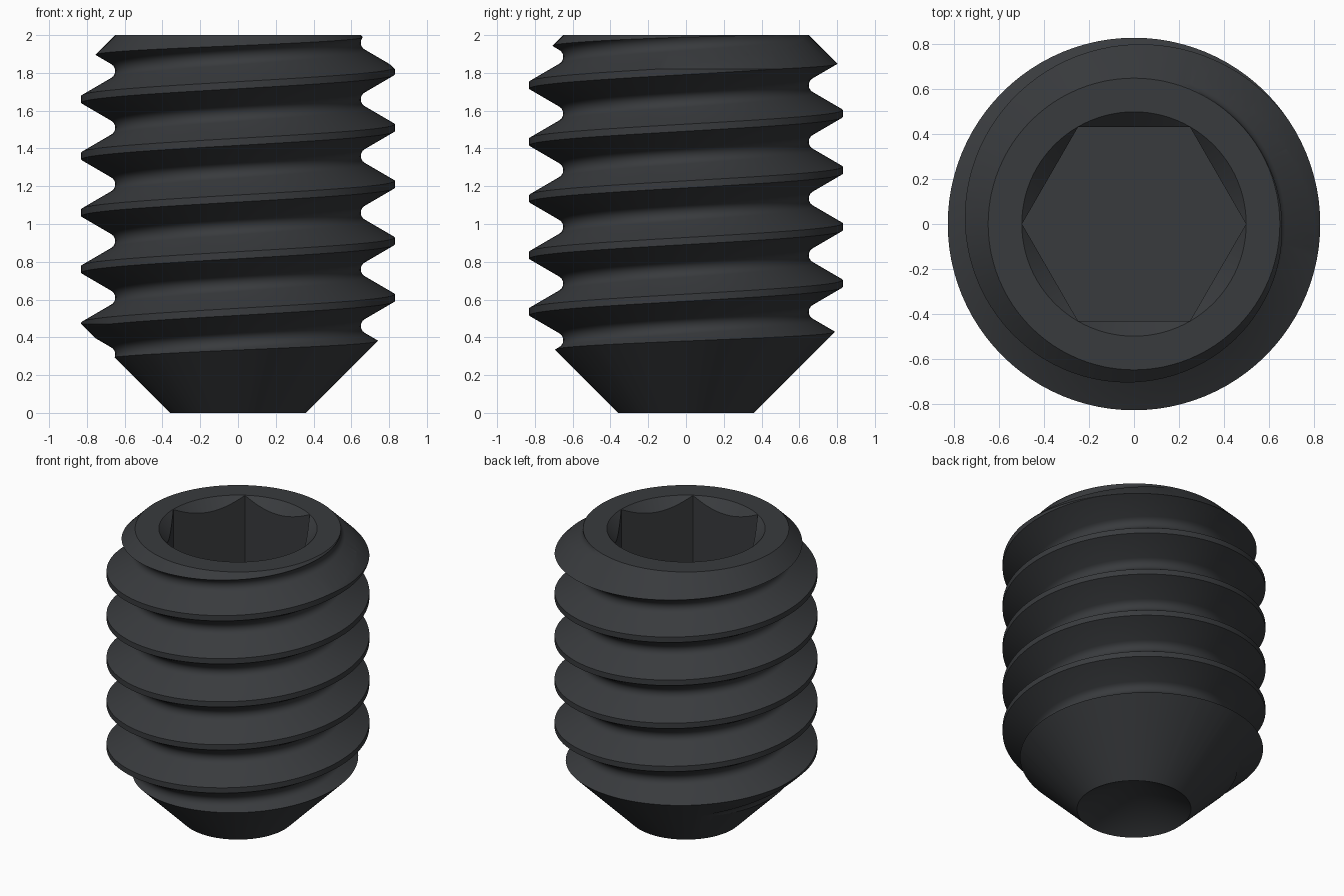
import bpy, bmesh
from math import sin, cos, tan, pi, radians

if "Cube" in bpy.data.objects:
    bpy.data.objects.remove(bpy.data.objects["Cube"])

SEG = 96
PITCH, MAJOR, MINOR, CREST = 0.30, 0.83, 0.65, 0.61   # CREST: crest height on the +x side


def make_object(name, bm):
    bmesh.ops.recalc_face_normals(bm, faces=bm.faces)
    mesh = bpy.data.meshes.new(name)
    bm.to_mesh(mesh)
    bm.free()
    obj = bpy.data.objects.new(name, mesh)
    bpy.context.collection.objects.link(obj)
    return obj


def lathe(name, profile):
    """Closed solid of revolution; the profile starts and ends on the axis."""
    bm = bmesh.new()
    vs = [bm.verts.new((r, 0, z)) for r, z in profile]
    es = [bm.edges.new(p) for p in zip(vs, vs[1:])]
    bmesh.ops.spin(bm, geom=vs + es, cent=(0, 0, 0), axis=(0, 0, 1),
                   angle=2 * pi, steps=SEG)
    bmesh.ops.remove_doubles(bm, verts=bm.verts, dist=1e-5)
    return make_object(name, bm)


def boolean(target, tool, operation):
    tool.hide_render = True
    mod = target.modifiers.new(operation.lower(), 'BOOLEAN')
    mod.object, mod.operation, mod.solver = tool, operation, 'EXACT'
    bpy.context.view_layer.objects.active = target
    bpy.ops.object.modifier_apply(modifier=mod.name)
    bpy.data.objects.remove(tool)


def thread_profile():
    """One pitch of a 60 degree thread with a flat crest and a rounded root."""
    half = PITCH / 16
    slope = tan(radians(30))
    rad = (PITCH / 2 - half - (MAJOR - MINOR) * slope) / (cos(radians(30)) - slope / 2)
    pts = [(MAJOR, -half), (MAJOR, half)]
    for k in range(7):
        a = radians(-60 + 20 * k)
        pts.append((MINOR + rad * (1 - cos(a)), PITCH / 2 + rad * sin(a)))
    return pts


# threaded rod, longer than the screw, running out to a plain core at both ends
prof = thread_profile()
K, TURNS = len(prof), 10
bm = bmesh.new()
cols = []
for i in range(SEG):
    a = 2 * pi * i / SEG
    col = []
    for j in range(K * TURNS + (K if i == 0 else 0) + 1):
        r, dz = prof[j % K]
        z = CREST + PITCH * (j // K - 4 + i / SEG) + dz
        r = r if -0.1 < z < 2.08 else MINOR
        col.append(bm.verts.new((r * cos(a), r * sin(a), z)))
    cols.append(col)
cols.append(cols[0][K:])
for i in range(SEG):
    for j in range(K * TURNS):
        bm.faces.new((cols[i][j], cols[i + 1][j], cols[i + 1][j + 1], cols[i][j + 1]))
low, high = bm.verts.new((0, 0, -0.9)), bm.verts.new((0, 0, 3.2))
rims = [(low, [c[0] for c in cols] + cols[0][K - 1::-1]),
        (high, [c[K * TURNS] for c in cols] + cols[0][K * TURNS + K - 1:K * TURNS - 1:-1])]
for tip, rim in rims:
    for p, q in zip(rim, rim[1:]):
        bm.faces.new((tip, p, q))
screw = make_object("set_screw", bm)

# trim to the cup point below and the chamfered end above
boolean(screw, lathe("envelope", [(0, 0.208), (0.36, 0), (1.0, 0.64), (1.0, 1.65),
                                  (0.65, 2), (0, 2)]), 'INTERSECT')

# countersink around the socket
boolean(screw, lathe("countersink", [(0, 1.85), (0.35, 1.85), (0.6, 2.1), (0, 2.1)]),
        'DIFFERENCE')

# hexagonal socket, corners on the x axis
bm = bmesh.new()
hexa = [bm.verts.new((0.499 * cos(k * pi / 3), 0.499 * sin(k * pi / 3), 1.08)) for k in range(6)]
base = bm.faces.new(hexa)
ext = bmesh.ops.extrude_face_region(bm, geom=[base], use_keep_orig=True)
top = [v for v in ext["geom"] if isinstance(v, bmesh.types.BMVert)]
bmesh.ops.translate(bm, verts=top, vec=(0, 0, 1.12))
boolean(screw, make_object("socket_cutter", bm), 'DIFFERENCE')

# dark steel and shading
mat = bpy.data.materials.new("dark_steel")
mat.diffuse_color = (0.04, 0.043, 0.047, 1)
mat.use_nodes = True
mat.node_tree.nodes["Principled BSDF"].inputs["Base Color"].default_value = mat.diffuse_color
screw.data.materials.clear()
screw.data.materials.append(mat)
for p in screw.data.polygons:
    p.material_index = 0
bpy.ops.object.select_all(action='DESELECT')
screw.select_set(True)
bpy.context.view_layer.objects.active = screw
bpy.ops.object.shade_smooth_by_angle(angle=radians(28))
